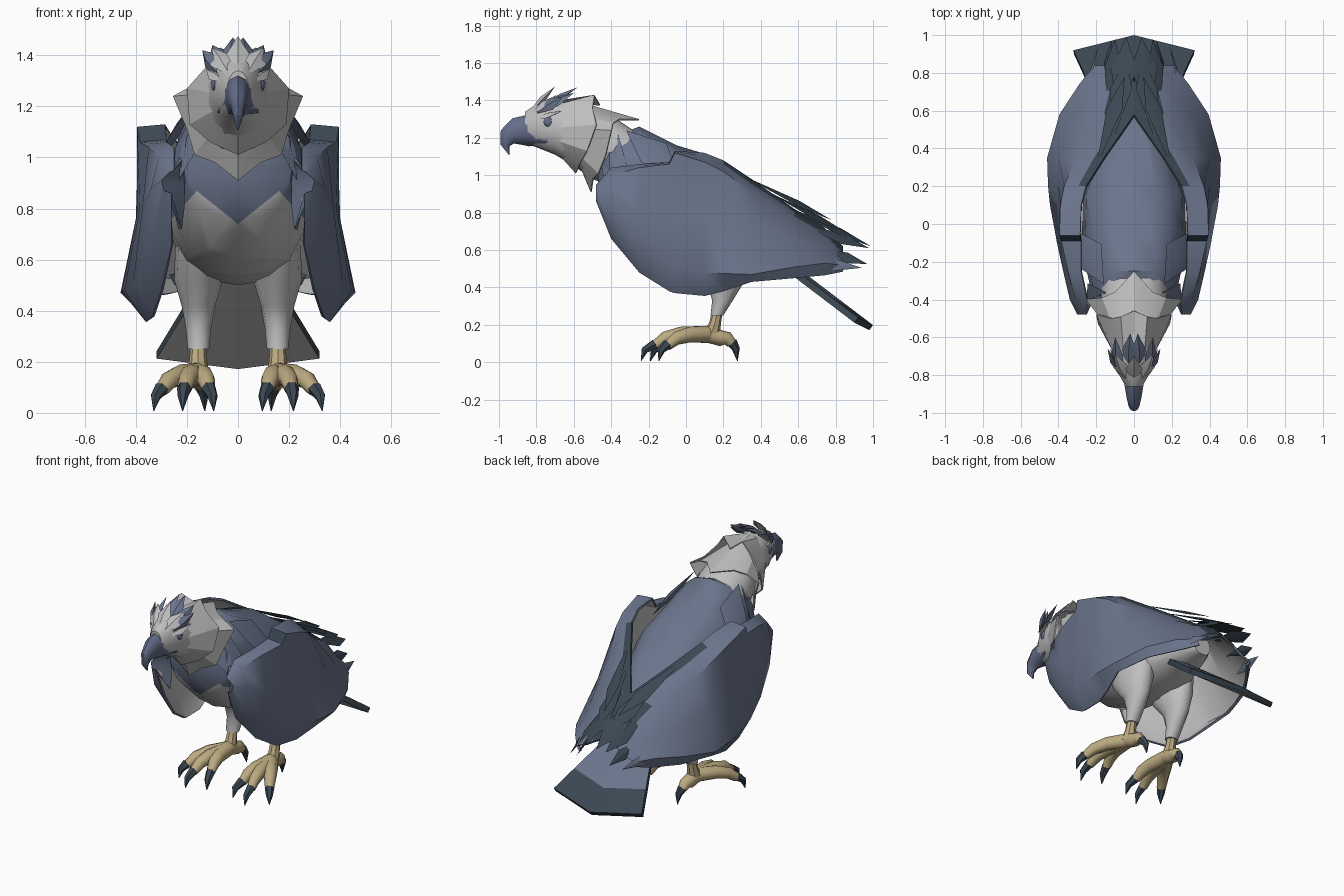
import bpy, bmesh, math
from mathutils import Vector as V

cube = bpy.data.objects.get("Cube")
if cube:
    bpy.data.objects.remove(cube, do_unlink=True)


def material(name, *rgb):
    m = bpy.data.materials.new(name)
    m.use_nodes = True
    m.diffuse_color = (*rgb, 1)
    bsdf = m.node_tree.nodes["Principled BSDF"]
    bsdf.inputs["Base Color"].default_value = (*rgb, 1)
    bsdf.inputs["Roughness"].default_value = 0.9
    return m


BLUE = material("slate blue", .145, .177, .262)
PALE = material("pale grey", .52, .52, .52)
DARK = material("dark slate", .043, .063, .085)
TAN = material("tan skin", .50, .40, .22)
BEAK = material("beak blue", .13, .155, .25)


def finish(name, bm, mats, mirror=False, thick=0, inner=0, angle=38):
    """Turn a bmesh into a shaded object, optionally mirrored and thickened."""
    me = bpy.data.meshes.new(name)
    bm.to_mesh(me)
    bm.free()
    for m in mats:
        me.materials.append(m)
    ob = bpy.data.objects.new(name, me)
    bpy.context.collection.objects.link(ob)
    if thick:
        s = ob.modifiers.new("thickness", 'SOLIDIFY')
        s.thickness = thick
        s.material_offset = inner
    if mirror:
        ob.modifiers.new("mirror", 'MIRROR').use_mirror_merge = False
    bpy.ops.object.select_all(action='DESELECT')
    ob.select_set(True)
    bpy.context.view_layer.objects.active = ob
    bpy.ops.object.convert(target='MESH')
    bpy.ops.object.shade_smooth_by_angle(angle=math.radians(angle))
    return ob


def skin(bm, rings, closed=True):
    """Bridge rows of points with quads."""
    rows = [[bm.verts.new(p) for p in r] for r in rings]
    n = len(rows[0])
    for a, b in zip(rows, rows[1:]):
        for i in range(n if closed else n - 1):
            j = (i + 1) % n
            bm.faces.new((a[i], a[j], b[j], b[i]))
    if closed:
        bm.faces.new(rows[0])
        bm.faces.new(rows[-1])
    bmesh.ops.recalc_face_normals(bm, faces=bm.faces)


def loft(rings, sides=14, x=0, box=1):
    """Rings are (y, z, half width, half height, tilt); box below 1 squares them."""
    bm, out = bmesh.new(), []
    soft = lambda v: math.copysign(abs(v) ** box, v)
    for y, z, rx, rz, tilt in rings:
        up = V((0, -math.sin(math.radians(tilt)), math.cos(math.radians(tilt))))
        turn = [math.tau * i / sides for i in range(sides)]
        out.append([V((x, y, z)) + V((rx * soft(math.sin(t)), 0, 0))
                    + up * rz * soft(math.cos(t)) for t in turn])
    skin(bm, out)
    return bm


def tube(bm, path, radii, sides=8):
    pts, rings = [V(p) for p in path], []
    for i, p in enumerate(pts):
        d = (pts[min(i + 1, len(pts) - 1)] - pts[max(i - 1, 0)]).normalized()
        side = d.cross(V((0, 0, 1))).normalized()
        up = side.cross(d)
        rings.append([p + radii[i] * (side * math.cos(math.tau * k / sides)
                                      + up * math.sin(math.tau * k / sides))
                      for k in range(sides)])
    skin(bm, rings)


def feather(bm, base, tip, width, up=(0, 0, 1), thick=.008, belly=.55):
    """A pointed, ridged blade from base to tip."""
    a, b = V(base), V(tip)
    d = (b - a).normalized()
    side = d.cross(V(up)).normalized()
    n = side.cross(d)
    mid = a.lerp(b, belly)
    va, vb, l, r, t, u = [bm.verts.new(p) for p in (
        a, b, mid - side * width, mid + side * width, mid + n * thick, mid - n * thick)]
    for p, q, s in ((va, l, t), (l, vb, t), (vb, r, t), (r, va, t),
                    (l, va, u), (vb, l, u), (r, vb, u), (va, r, u)):
        bm.faces.new((p, q, s))
    bmesh.ops.recalc_face_normals(bm, faces=bm.faces)


def feathers(name, items, mat, **kw):
    bm = bmesh.new()
    for item in items:
        feather(bm, *item, **kw)
    return finish(name, bm, [mat], True, angle=25)


def face_toward(bm, direction):
    """Make an open sheet face a direction on the whole."""
    bm.normal_update()
    if sum((f.normal * f.calc_area()).dot(V(direction)) for f in bm.faces) < 0:
        bmesh.ops.reverse_faces(bm, faces=bm.faces)


# Body, cut along the zigzag lower edge of the breast band
spans = [(-.47, 1.10, .90, .13), (-.41, 1.20, .76, .215), (-.25, 1.26, .61, .25),
         (-.05, 1.16, .53, .275), (.15, 1.10, .50, .27), (.35, .96, .53, .21),
         (.55, .80, .57, .12), (.64, .70, .58, .06)]
bm = loft([(y, (t + b) / 2, w, (t - b) / 2, 0) for y, t, b, w in spans], 16, box=.85)
for height, slant in ((.74, -.8), (1.046, 1.1)):
    for sx in (-1, 1):
        bmesh.ops.bisect_plane(bm, geom=bm.verts[:] + bm.edges[:] + bm.faces[:],
                               plane_co=(0, 0, height), plane_no=(sx * slant, 0, 1))
bm.normal_update()
for f in bm.faces:
    c = f.calc_center_median()
    edge = min(.74 + .8 * abs(c.x), 1.046 - 1.1 * abs(c.x))
    f.material_index = int(c.z < edge and (f.normal.z < .1 or c.y < -.2))
finish("body", bm, [BLUE, PALE])

# Folded wings: each section runs from the inner top edge to the lower edge
sections = [
    (-.39, (.21, 1.00), (.21, .97), (.21, .90), (.21, .80), (.22, .72)),
    (-.48, (.25, .95), (.27, .94), (.30, .91), (.29, .87), (.26, .86)),
    (-.40, (.25, 1.04), (.31, 1.00), (.34, .88), (.33, .72), (.26, .66)),
    (-.25, (.28, 1.06), (.35, 1.04), (.375, .80), (.37, .58), (.30, .48)),
    (-.09, (.28, 1.07), (.385, 1.06), (.38, .80), (.41, .51), (.335, .38)),
    (-.06, (.285, 1.13), (.395, 1.12), (.385, .80), (.415, .505), (.34, .37)),
    (.10, (.28, 1.12), (.39, 1.07), (.395, .78), (.445, .48), (.36, .355)),
    (.20, (.255, 1.08), (.37, 1.02), (.40, .76), (.455, .475), (.38, .38)),
    (.35, (.16, .98), (.31, .91), (.40, .72), (.46, .47), (.42, .43)),
    (.58, (0, .82), (.16, .78), (.30, .66), (.395, .51), (.37, .45)),
    (.74, (0, .72), (.12, .69), (.21, .61), (.29, .53), (.27, .465)),
    (.84, (.01, .62), (.09, .58), (.14, .55), (.21, .52), (.19, .485))]
bm = bmesh.new()
rows = []
for s in sections:
    row = [V((x, s[0], z)) for x, z in s[1:]]
    rows.append(row[:1] + [row[0].lerp(row[1], .35)] + row[1:])
skin(bm, rows, closed=False)
face_toward(bm, (1, 0, .2))
bm.verts.ensure_lookup_table()
bm.normal_update()
for f in bm.faces:
    c = f.calc_center_median()
    column = min(v.index % len(rows[0]) for v in f.verts) if f.verts[0].index >= 0 else 0
    wrist = -.09 < c.y < -.06 and column < 2
    edge = (column == 0 and c.y > .2) or (column == 1 and c.y > .6)
    f.material_index = 2 * int(wrist or edge)
finish("wings", bm, [BLUE, PALE, DARK, PALE], True, .014, inner=1, angle=45)

# Flight feathers, stepping back along the wing's inner edge
feathers("flight_feathers", [
    ((.20, .30, 1.0), (.05, .78, .76), .045, (.4, .5, 1)),
    ((.12, .42, .92), (.04, .88, .68), .06, (.3, .5, 1)),
    ((.08, .52, .84), (.04, .99, .62), .07, (.3, .4, 1)),
    ((.14, .58, .75), (.10, .98, .61), .05, (.7, .3, 1)),
    ((.17, .66, .62), (.12, .97, .525), .035, (1, .3, .7))], DARK, belly=.65)
feathers("wing_tips", [((.27, .64, .54), (.19, .94, .505), .035, (1, .5, .3))],
         BLUE, belly=.5)
feathers("mantle_feathers", [((.16, -.32, 1.24), (.28, -.05, 1.02), .10, (1, 0, 1)),
                             ((.15, -.36, 1.22), (.25, -.40, .88), .08, (1, -.6, 0))],
         BLUE, thick=.02)

# Tail fan with a dark end band, dark rim and pale underside
bm = bmesh.new()
rows = [(.10, .45, .45), (.20, .66, .70), (.26, .79, .86), (.32, .92, 1.0)]
slope = lambda y: .47 - .76 * (y - .63)
skin(bm, [[V((-w, e, slope(e) - .01)), V((0, c, slope(c) + .01)), V((w, e, slope(e) - .01))]
          for w, e, c in rows], closed=False)
face_toward(bm, (0, 0, 1))
for f in bm.faces:
    f.material_index = int(f.calc_center_median().y > .83)
tail = finish("tail", bm, [BLUE, DARK, PALE], thick=.034)
for p in tail.data.polygons:
    facing = p.normal.dot(V((0, .6, .8)))
    if facing < .7:
        p.material_index = 2 if facing < -.7 else 1

# Head and neck
spans = [(-.86, 1.34, 1.17, .045), (-.80, 1.38, 1.15, .08), (-.70, 1.41, 1.11, .11),
         (-.60, 1.40, 1.05, .13), (-.50, 1.37, .98, .155), (-.40, 1.32, .94, .18),
         (-.28, 1.24, 1.0, .17)]
finish("head", loft([(y, (t + b) / 2, w, (t - b) / 2, 0) for y, t, b, w in spans]), [PALE])


def ruff(name, y, z, rx, rz, tips):
    """Flare a half ellipse on the neck out to a ragged row of tips."""
    bm, n = bmesh.new(), len(tips) - 1
    root = [V((rx * math.sin(math.pi * i / n), y, z + rz * math.cos(math.pi * i / n)))
            for i in range(n + 1)]
    skin(bm, [root, [V(t) for t in tips]], closed=False)
    face_toward(bm, (1, -1, 0))
    finish(name, bm, [PALE], True, .008, angle=25)


ruff("neck_ruff", -.56, 1.21, .135, .18,
     [(0, -.25, 1.30), (.10, -.36, 1.30), (.17, -.39, 1.28), (.255, -.40, 1.24),
      (.20, -.43, 1.11), (.17, -.47, 1.01), (.09, -.50, .98), (0, -.51, .91)])
ruff("cheek_ruff", -.68, 1.255, .11, .145,
     [(0, -.46, 1.38), (.07, -.49, 1.43), (.12, -.50, 1.36), (.20, -.48, 1.27),
      (.19, -.53, 1.13), (.11, -.57, 1.06), (0, -.59, 1.01)])

# Hooked beak with a wide gape
finish("beak", loft([(-.74, 1.18, .085, .018, 0), (-.84, 1.24, .055, .085, 0),
                     (-.91, 1.235, .042, .072, 15), (-.955, 1.205, .03, .05, 45),
                     (-.968, 1.16, .02, .024, 80), (-.945, 1.11, .003, .003, 100)], 10), [BEAK])

# Eyes and brows
bm = bmesh.new()
bmesh.ops.create_uvsphere(bm, u_segments=10, v_segments=6, radius=.026)
bmesh.ops.scale(bm, vec=(.5, 1, 1), verts=bm.verts)
bmesh.ops.translate(bm, vec=(.092, -.735, 1.285), verts=bm.verts)
finish("eyes", bm, [BEAK], True)
feathers("brows", [((.045, -.84, 1.29), (.125, -.66, 1.345), .03, (.6, 0, 1))],
         PALE, thick=.014)

# Crest
feathers("pale_crest", [((0, -.85, 1.32), (0, -.70, 1.475), .045, (0, -1, .8)),
                        ((.03, -.84, 1.32), (.10, -.69, 1.43), .045, (.3, -1, .8))],
         PALE, thick=.018)
feathers("blue_crest", [((.03, -.78, 1.36), (.02, -.58, 1.47), .04, (.2, 0, 1)),
                        ((.07, -.80, 1.34), (.10, -.60, 1.44), .04, (.8, 0, 1)),
                        ((.08, -.80, 1.33), (.14, -.66, 1.42), .035, (1, 0, .5))],
         BLUE, thick=.016)

# Thighs and shanks
finish("thighs", loft([(.15, .68, .09, .20, 90), (.18, .52, .095, .15, 90),
                       (.21, .42, .066, .095, 90), (.195, .33, .05, .055, 90),
                       (.165, .25, .042, .034, 90)], 12, .155), [PALE], True, angle=50)
finish("shanks", loft([(.17, .28, .03, .028, 90), (.155, .21, .034, .032, 90),
                       (.13, .14, .045, .05, 90)], 8, .156), [TAN], True)

# Toes and claws: knuckle, toe end, claw tip
toes, claws = bmesh.new(), bmesh.new()
ankle = V((.155, .12, .15))
for knuckle, end, tip in (((.225, .02, .148), (.30, -.10, .088), (.33, -.145, .008)),
                          ((.185, -.03, .148), (.21, -.165, .09), (.217, -.24, .008)),
                          ((.14, -.01, .148), (.115, -.12, .09), (.095, -.19, .008)),
                          ((.15, .19, .128), (.145, .245, .10), (.13, .275, .008))):
    knuckle, end, tip = V(knuckle), V(end), V(tip)
    joint = knuckle.lerp(end, .6) + V((0, 0, .016))
    tube(toes, (ankle, knuckle, joint, end), (.046, .042, .036, .027))
    bend = end.lerp(tip, .45) + (tip - end) * V((.3, .3, 0)) + V((0, 0, .012))
    tube(claws, (end + V((0, 0, .008)), bend, tip), (.029, .021, .002), 6)
finish("toes", toes, [TAN], True, angle=60)
finish("claws", claws, [DARK], True, angle=50)
